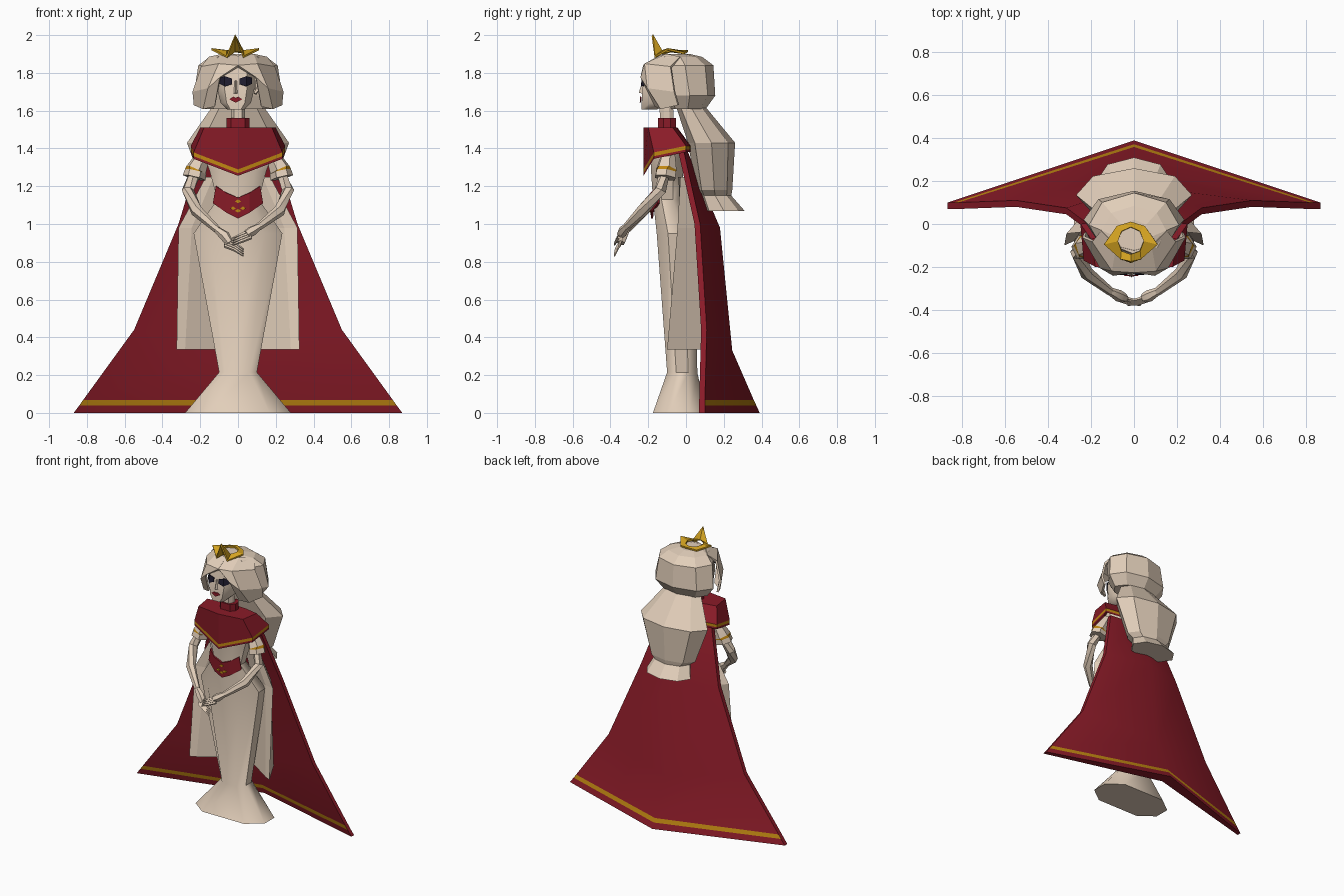
import bpy
import bmesh
import math
from mathutils import Vector

cube = bpy.data.objects.get("Cube")
if cube:
    bpy.data.objects.remove(cube, do_unlink=True)


def material(name, colour):
    mat = bpy.data.materials.new(name)
    mat.use_nodes = True
    rgba = (*colour, 1)
    mat.diffuse_color = rgba
    mat.node_tree.nodes["Principled BSDF"].inputs["Base Color"].default_value = rgba
    return mat


CREAM = material("warm cream", (.76, .62, .49))
RED = material("deep red", (.255, .011, .021))
GOLD = material("bright gold", (.7, .39, .016))
TRIM = material("dark gold trim", (.52, .24, .006))
DARK = material("dark eye", (.014, .012, .03))


def finish(name, bm, mats, thickness=0, closed=True, smooth=0):
    """Turn a bmesh into an object, smooth below the given angle."""
    if closed:
        bmesh.ops.recalc_face_normals(bm, faces=bm.faces)
    mesh = bpy.data.meshes.new(name)
    bm.to_mesh(mesh)
    bm.free()
    for mat in mats:
        mesh.materials.append(mat)
    if smooth:
        mesh.shade_smooth()
        mesh.set_sharp_from_angle(angle=math.radians(smooth))
    obj = bpy.data.objects.new(name, mesh)
    bpy.context.scene.collection.objects.link(obj)
    if thickness:
        mod = obj.modifiers.new("thickness", "SOLIDIFY")
        mod.thickness = thickness
        mod.offset = 0
    return obj


def skin(name, rows, mats, band=None, ring=True, caps=(True, True), thickness=0, smooth=0):
    """Bridge rows of points; the strip above row number 'band' gets the second material."""
    bm = bmesh.new()
    grid = [[bm.verts.new(p) for p in row] for row in rows]
    count = len(rows[0])
    for r in range(len(grid) - 1):
        low, high = grid[r], grid[r + 1]
        for i in range(count if ring else count - 1):
            j = (i + 1) % count
            face = bm.faces.new((low[i], low[j], high[j], high[i]))
            face.material_index = int(r == band)
    if ring:
        for row, cap in zip((grid[0], grid[-1]), caps):
            if cap:
                bm.faces.new(row)
    return finish(name, bm, mats, thickness, smooth=smooth)


def octagon(z, cy, rx, ry):
    """Eight-sided section with a broad front facet."""
    quarter = [(.6, -1), (1, -.4), (1, .4), (.6, 1)]
    pts = quarter + [(-x, y) for x, y in reversed(quarter)]
    return [(x * rx, cy + y * ry, z) for x, y in pts]


def pointed(z, cy, rx, ry):
    """Eight-sided section with a corner at the centre of the back."""
    angles = [math.tau * k / 8 for k in range(8)]
    return [(rx * math.sin(a), cy - ry * math.cos(a), z) for a in angles]


def stack(name, sections, mat, shape=octagon, smooth=0):
    return skin(name, [shape(*s) for s in sections], [mat], smooth=smooth)


def mirrored(half):
    """Complete a half outline that starts and ends on the centre line."""
    return list(half) + [(-x, y, z) for x, y, z in reversed(half[1:-1])]


def flip(points, side, shift=0):
    return [(side * x + shift, y, z) for x, y, z in points]


def tube(name, path, radii, mats, sides=6, band=None):
    path = [Vector(p) for p in path]
    rows = []
    for i, (p, r) in enumerate(zip(path, radii)):
        way = path[min(i + 1, len(path) - 1)] - path[max(i - 1, 0)]
        turn = way.to_track_quat("Z", "Y")
        angles = [math.tau * k / sides for k in range(sides)]
        rows.append([p + turn @ Vector((r * math.cos(a), r * math.sin(a), 0)) for a in angles])
    return skin(name, rows, mats, band, smooth=40)


def plate(name, outline, mat):
    bm = bmesh.new()
    bm.faces.new([bm.verts.new(p) for p in outline])
    return finish(name, bm, [mat], .006, False)


# Gown and bodice
stack("gown", [(0, -.035, .28, .14), (.215, -.02, .1, .08), (.95, -.055, .235, .1),
               (1.13, -.1, .11, .075), (1.28, -.1, .15, .085), (1.36, -.1, .18, .085),
               (1.48, -.11, .13, .06)], CREAM, smooth=45)

# Pointed waist belt with small ornaments
belt_low = [(0, -.18, 1.03), (.06, -.178, 1.06), (.13, -.145, 1.11)]
belt_high = [(0, -.184, 1.14), (.06, -.182, 1.165), (.115, -.15, 1.2)]
both = [flip(reversed(row[1:]), -1) + row for row in (belt_low, belt_high)]
skin("waist_belt", both, [RED], ring=False, thickness=.012)
for x, z in [(0, 1.12), (.027, 1.083), (-.027, 1.083), (0, 1.07)]:
    plate("belt_ornament", [(x - .016, -.191, z), (x, -.191, z - .01),
                            (x + .016, -.191, z), (x, -.191, z + .01)], TRIM)

# Cape with a gold hem; each row gives edge height, spine height, width and depths
cape_rows = []
for z, spine, wide, edge, back in [(0, 0, .87, .1, .39), (.04, .04, .84, .1, .372),
                                   (.068, .068, .82, .1, .359), (.44, .33, .55, .11, .245),
                                   (1, .98, .315, .075, .18), (1.38, 1.38, .2, -.01, .01)]:
    front = edge - .03
    inner = front + .8 * (back - edge)
    cape_rows.append([(wide, edge, z), (0, back, spine), (-wide, edge, z),
                      (-wide, front, z), (0, inner, spine), (wide, front, z)])
cape = skin("cape", cape_rows, [RED, TRIM], band=1, smooth=35)
for face in cape.data.polygons:
    if abs(face.center.x) > .8:
        face.material_index = 0

# Shoulder capelet with a pointed, trimmed lower edge
hem = mirrored([(0, -.225, 1.255), (.235, -.17, 1.345), (.25, 0, 1.38),
                (.12, .02, 1.38), (0, .025, 1.38)])
yoke = mirrored([(0, -.225, 1.51), (.18, -.2, 1.51), (.2, -.07, 1.51),
                 (.1, -.05, 1.51), (0, -.045, 1.51)])
capelet_rows = []
for lift in (0, .014, .034):
    capelet_rows.append([(x, y, z + lift) for x, y, z in hem])
capelet_rows.append(yoke)
skin("capelet", capelet_rows, [RED, TRIM], band=1, caps=(False, True))
stack("collar", [(1.5, -.1, .062, .048), (1.56, -.1, .062, .048)], RED)
stack("neck", [(1.5, -.1, .036, .036), (1.65, -.105, .036, .036)], CREAM)

# Head and face, set slightly off centre
LEAN = -.012
head = [octagon(*s) for s in [(1.605, -.195, .045, .04), (1.64, -.16, .08, .075),
                              (1.72, -.145, .1, .085), (1.85, -.11, .1, .095)]]
skin("head", [flip(r, 1, LEAN) for r in head], [CREAM], smooth=50)
nose = [[(-.013, -.228, 1.69), (.013, -.228, 1.69), (0, -.25, 1.695)],
        [(-.005, -.226, 1.76), (.005, -.226, 1.76), (0, -.229, 1.76)]]
skin("nose", [flip(r, 1, LEAN) for r in nose], [CREAM], smooth=80)
plate("lips", flip([(-.034, -.238, 1.66), (0, -.242, 1.642), (.034, -.238, 1.66),
                    (.014, -.24, 1.674), (0, -.241, 1.668), (-.014, -.24, 1.674)], 1, LEAN), RED)

for side, label in ((1, "left"), (-1, "right")):
    # Eyes and ears
    eye = [[(.02, -.235, 1.74), (.057, -.235, 1.728), (.084, -.205, 1.742)],
           [(.02, -.231, 1.77), (.057, -.23, 1.782), (.084, -.2, 1.774)]]
    skin(label + "_eye", [flip(r, side, LEAN) for r in eye], [DARK], ring=False, thickness=.006)
    tube(label + "_ear", flip([(.09, -.125, 1.69), (.108, -.115, 1.72), (.1, -.105, 1.76)], side),
         (.008, .018, .01), [CREAM], 4)

    # Swept front locks that meet at the parting
    lock = [[(0, -.12, 1.895), (.08, -.1, 1.895), (.15, -.03, 1.88)],
            [(0, -.222, 1.835), (.1, -.215, 1.845), (.19, -.08, 1.83)],
            [(.095, -.235, 1.775), (.155, -.2, 1.72), (.235, -.06, 1.7)],
            [(.122, -.16, 1.625), (.18, -.13, 1.61), (.228, -.04, 1.63)]]
    skin(label + "_front_lock", [flip(r, side) for r in lock], [CREAM], ring=False, thickness=.014)

    # Open overskirt panels
    panel = [[(.1, .04, .335), (.28, -.08, .335), (.325, -.1, .335), (.22, .1, .335)],
             [(.1, .02, .98), (.245, -.03, .98), (.315, -.045, .98), (.22, .065, .98)],
             [(.08, -.05, 1.25), (.13, -.04, 1.25), (.17, -.03, 1.25), (.14, 0, 1.25)]]
    skin(label + "_overskirt_panel", [flip(r, side) for r in panel], [CREAM])

    # Sleeve, arm and hand
    tube(label + "_sleeve", flip([(.165, -.09, 1.4), (.222, -.105, 1.286), (.224, -.106, 1.278),
                                  (.232, -.11, 1.245)], side),
         (.03, .057, .058, .062), [CREAM, TRIM], band=1)
    drop = .045 if side < 0 else 0
    tube(label + "_arm", flip([(.2, -.1, 1.33), (.265, -.135, 1.18), (.22, -.23, 1.07),
                               (.11, -.315, .985 - drop / 3)], side),
         (.03, .033, .032, .02), [CREAM])
    tube(label + "_palm", flip([(.115, -.312, .988 - drop / 3), (.07, -.335, .96 - drop / 2),
                                (.045, -.345, .945 - drop)], side),
         (.018, .028, .022), [CREAM])
    for k in range(4):
        spread = k * .012
        tube(label + "_finger", flip([(.07, -.335 - spread / 2, .965 - drop - spread),
                                      (.02, -.352 - spread / 2, .945 - drop - spread),
                                      (-.03, -.36 - spread / 2, .925 - drop * 1.3 - spread)], side),
             (.01, .009, .004), [CREAM], 4)

# Hair crown and long gathered tail
stack("head_hair", [(1.61, .01, .18, .095), (1.68, .02, .235, .135), (1.84, -.005, .21, .15),
                    (1.885, -.03, .15, .115), (1.9, -.06, .08, .08)], CREAM, pointed)
stack("long_hair", [(1.63, .02, .13, .075), (1.43, .135, .27, .125), (1.18, .15, .18, .095),
                    (1.15, .155, .14, .085), (1.07, .2, .175, .11)], CREAM, pointed)

# Tiara: a ring whose outer edge rises into points
outer = mirrored([(0, -.178, 2), (.045, -.165, 1.885), (.125, -.095, 1.925),
                  (.065, -.01, 1.905), (0, .01, 1.915)])
inner_ring = []
for k in range(len(outer)):
    a = math.tau * k / len(outer)
    inner_ring.append((.06 * math.sin(a), -.08 - .065 * math.cos(a), 1.915))
tiara_rows = [flip(r, 1, -.015) for r in (inner_ring, outer)]
skin("tiara", tiara_rows, [GOLD], caps=(False, False), thickness=.012)
